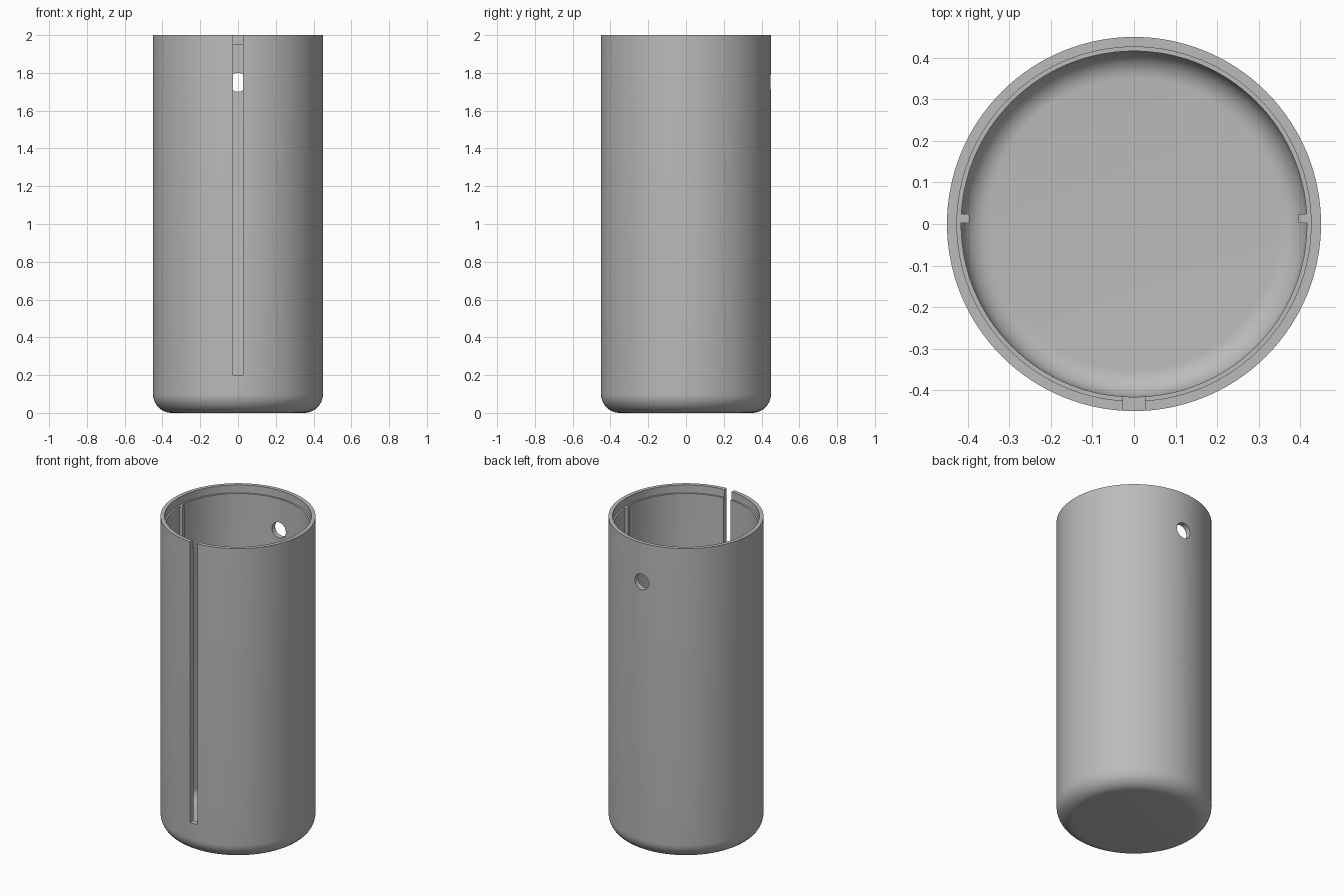
import bpy
import bmesh
from math import sin, cos, pi, radians

if "Cube" in bpy.data.objects:
    bpy.data.objects.remove(bpy.data.objects["Cube"])

OUTER, WALL, FILLET, HEIGHT = 0.45, 0.034, 0.1, 2.0
INNER = OUTER - WALL
SEGMENTS = 128

grey = bpy.data.materials.new("plain grey")
grey.use_nodes = True
grey.diffuse_color = (0.5, 0.5, 0.5, 1)
grey.node_tree.nodes["Principled BSDF"].inputs["Base Color"].default_value = (0.5, 0.5, 0.5, 1)


def add_object(name, bm):
    bmesh.ops.recalc_face_normals(bm, faces=bm.faces)
    mesh = bpy.data.meshes.new(name)
    bm.to_mesh(mesh)
    bm.free()
    mesh.materials.append(grey)
    obj = bpy.data.objects.new(name, mesh)
    bpy.context.collection.objects.link(obj)
    return obj


def box(name, low, high):
    bm = bmesh.new()
    bmesh.ops.create_cube(bm, size=1)
    for v in bm.verts:
        v.co = [(a + b) / 2 + c * (b - a) for a, b, c in zip(low, high, v.co)]
    return add_object(name, bm)


def corner(radius, steps=10):
    """Rounded bottom corner, from the floor outwards and up."""
    centre = OUTER - FILLET
    angles = [pi / 2 * i / steps for i in range(steps + 1)]
    return [(centre + radius * sin(a), FILLET - radius * cos(a)) for a in angles]


# Cup body: closed wall profile turned about the z axis
profile = [(0, 0)] + corner(FILLET)
profile += [(OUTER, HEIGHT), (0.426, HEIGHT), (0.426, 1.95), (INNER, 1.95)]
profile += corner(FILLET - WALL)[::-1] + [(0, WALL)]
bm = bmesh.new()
verts = [bm.verts.new((r, 0, z)) for r, z in profile]
edges = [bm.edges.new(pair) for pair in zip(verts, verts[1:])]
bmesh.ops.spin(bm, geom=verts + edges, cent=(0, 0, 0), axis=(0, 0, 1),
               angle=2 * pi, steps=SEGMENTS)
bmesh.ops.remove_doubles(bm, verts=bm.verts, dist=0.0001)
body = add_object("cup_body", bm)

# Front slot cutter, open at the rim
slot = box("slot_cutter", (-0.026, -0.6, 0.2), (0.026, -0.3, 2.2))

# Round back hole cutter
bm = bmesh.new()
bmesh.ops.create_cone(bm, cap_ends=True, segments=48, radius1=0.05, radius2=0.05, depth=0.3)
hole = add_object("hole_cutter", bm)
hole.location = (0, OUTER, 1.75)
hole.rotation_euler.x = pi / 2

bpy.context.view_layer.update()
for cutter in (slot, hole):
    mod = body.modifiers.new("cut", "BOOLEAN")
    mod.operation = "DIFFERENCE"
    mod.solver = "EXACT"
    mod.object = cutter

bpy.ops.object.select_all(action="DESELECT")
body.select_set(True)
bpy.context.view_layer.objects.active = body
for mod in list(body.modifiers):
    bpy.ops.object.modifier_apply(modifier=mod.name)
for cutter in (slot, hole):
    bpy.data.objects.remove(cutter)
bpy.ops.object.shade_smooth_by_angle(angle=radians(30))

# Inner guide ribs on both sides
for name, side in (("left_rib", 1), ("right_rib", -1)):
    x0, x1 = sorted((side * 0.396, side * 0.425))
    box(name, (x0, 0.003, 0.055), (x1, 0.024, 1.95))
